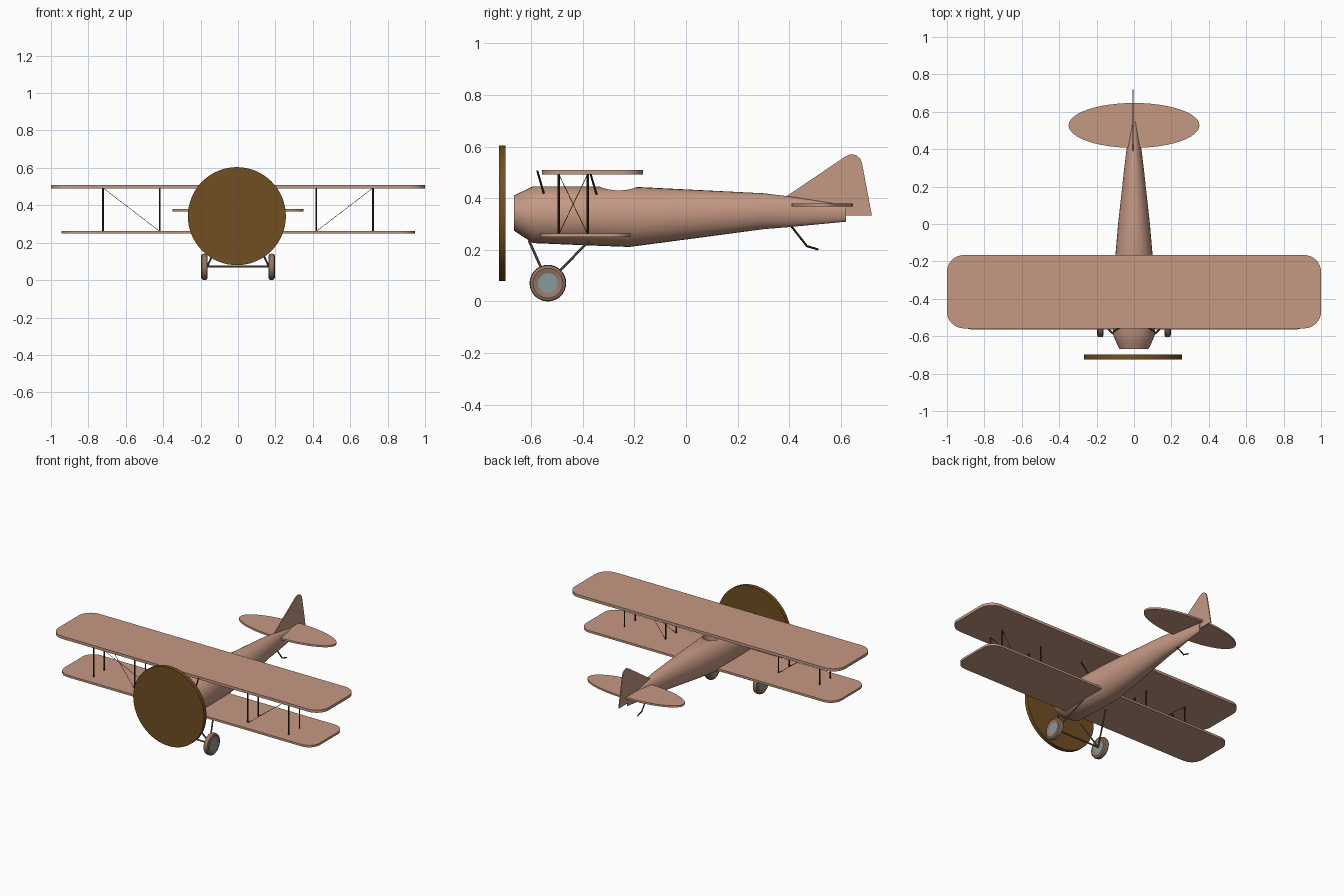
import bpy, bmesh, math
from mathutils import Vector, Matrix

if "Cube" in bpy.data.objects:
    bpy.data.objects.remove(bpy.data.objects["Cube"])


def material(name, rgb):
    m = bpy.data.materials.new(name)
    m.diffuse_color = (*rgb, 1)
    m.use_nodes = True
    m.node_tree.nodes["Principled BSDF"].inputs["Base Color"].default_value = m.diffuse_color
    return m


FABRIC = material("dusty pink fabric", (0.56, 0.315, 0.23))
PROP = material("propeller brown", (0.165, 0.078, 0.016))
WOOD = material("dark wood", (0.05, 0.025, 0.009))
TYRE = material("tyre brown", (0.30, 0.185, 0.135))
HUB = material("hub grey blue", (0.25, 0.32, 0.335))
METAL = material("gear brown", (0.18, 0.12, 0.09))


def finish(name, bm, mat, smooth=True):
    bmesh.ops.recalc_face_normals(bm, faces=bm.faces)
    mesh = bpy.data.meshes.new(name)
    bm.to_mesh(mesh)
    bm.free()
    mesh.materials.append(mat)
    ob = bpy.data.objects.new(name, mesh)
    bpy.context.collection.objects.link(ob)
    if smooth:
        shade(ob)
    return ob


def shade(ob):
    bpy.ops.object.select_all(action='DESELECT')
    ob.select_set(True)
    bpy.context.view_layer.objects.active = ob
    bpy.ops.object.shade_smooth_by_angle(angle=math.radians(32))


def plate(name, points, thickness, mat):
    """Extrude a flat outline along its own normal."""
    bm = bmesh.new()
    face = bm.faces.new([bm.verts.new(p) for p in points])
    face.normal_update()
    n = face.normal.copy()
    ext = bmesh.ops.extrude_face_region(bm, geom=[face])
    moved = [g for g in ext["geom"] if isinstance(g, bmesh.types.BMVert)]
    bmesh.ops.translate(bm, verts=moved, vec=n * thickness)
    return finish(name, bm, mat)


def rod(name, a, b, r, mat, sides=8):
    a, b = Vector(a), Vector(b)
    bm = bmesh.new()
    turn = (b - a).to_track_quat('Z', 'Y').to_matrix().to_4x4()
    bmesh.ops.create_cone(bm, cap_ends=True, segments=sides, radius1=r, radius2=r,
                          depth=(b - a).length,
                          matrix=Matrix.Translation((a + b) / 2) @ turn)
    return finish(name, bm, mat)


def wing(name, half_span, y0, y1, z, thickness, r):
    pts = []
    corners = ((half_span - r, y1 - r), (r - half_span, y1 - r),
               (r - half_span, y0 + r), (half_span - r, y0 + r))
    for i, (cx, cy) in enumerate(corners):
        for k in range(9):
            a = math.pi / 2 * (i + k / 8)
            pts.append((cx + r * math.cos(a), cy + r * math.sin(a), z))
    return plate(name, pts, thickness, FABRIC)


# Fuselage: y, half width, bottom, top
stations = [(-0.667, 0.078, 0.275, 0.41), (-0.63, 0.096, 0.25, 0.428),
            (-0.592, 0.112, 0.226, 0.446), (-0.40, 0.112, 0.218, 0.446),
            (-0.22, 0.104, 0.211, 0.445), (0.0, 0.085, 0.24, 0.434),
            (0.30, 0.052, 0.280, 0.419), (0.40, 0.040, 0.288, 0.407),
            (0.62, 0.004, 0.309, 0.372)]
N = 32
bm = bmesh.new()
rings = []
for y, w, lo, hi in stations:
    rings.append([bm.verts.new((w * math.cos(2 * math.pi * k / N), y,
                                (lo + hi) / 2 + (hi - lo) / 2 * math.sin(2 * math.pi * k / N)))
                  for k in range(N)])
for r0, r1 in zip(rings, rings[1:]):
    for k in range(N):
        bm.faces.new((r0[k], r0[(k + 1) % N], r1[(k + 1) % N], r1[k]))
bm.faces.new(rings[0])
bm.faces.new(rings[-1])
fuselage = finish("fuselage", bm, FABRIC, smooth=False)

# Cockpit: shallow scoop across the back, then a well
scoop = rod("cockpit_scoop_cutter", (-0.2, -0.26, 0.63), (0.2, -0.26, 0.63), 0.20, FABRIC, 64)
well = rod("cockpit_well_cutter", (0, -0.26, 0.33), (0, -0.26, 0.6), 0.05, FABRIC, 24)
for cutter in (scoop, well):
    cutter.hide_render = True
    cutter.hide_set(True)
    mod = fuselage.modifiers.new("cut", 'BOOLEAN')
    mod.operation = 'DIFFERENCE'
    mod.solver = 'EXACT'
    mod.object = cutter
bpy.ops.object.select_all(action='DESELECT')
fuselage.select_set(True)
bpy.context.view_layer.objects.active = fuselage
for mod in list(fuselage.modifiers):
    bpy.ops.object.modifier_apply(modifier=mod.name)
for cutter in (scoop, well):
    bpy.data.objects.remove(cutter)
shade(fuselage)

# Wings
wing("upper_wing", 1.0, -0.558, -0.166, 0.491, 0.018, 0.09)
wing("lower_wing", 0.945, -0.564, -0.215, 0.249, 0.014, 0.08)

# Tailplane and fin
plate("tailplane", [(0.35 * math.cos(2 * math.pi * k / 48),
                     0.527 + 0.12 * math.sin(2 * math.pi * k / 48), 0.368)
                    for k in range(48)], 0.012, FABRIC)
fin = [(0.39, 0.408), (0.615, 0.560), (0.63, 0.568), (0.645, 0.570), (0.662, 0.565),
       (0.675, 0.553), (0.682, 0.535), (0.72, 0.333), (0.60, 0.333)]
plate("tail_fin", [(-0.003, y, z) for y, z in fin], 0.006, FABRIC)

# Spinning propeller disc
rod("propeller_disc", (-0.006, -0.725, 0.342), (-0.006, -0.699, 0.342), 0.262, PROP, 64)

# Tail skid
rod("tail_skid_leg", (0, 0.405, 0.295), (0, 0.468, 0.215), 0.004, WOOD)
rod("tail_skid_foot", (0, 0.466, 0.215), (0, 0.513, 0.201), 0.004, WOOD)

# Undercarriage axle
rod("axle", (-0.17, -0.535, 0.072), (0.17, -0.535, 0.072), 0.005, METAL)

for s, side in ((1, "right"), (-1, "left")):
    # Wing struts
    for x in (0.418, 0.722):
        for y in (-0.493, -0.381):
            rod(f"{side}_wing_strut", (s * x, y, 0.26), (s * x, y, 0.494), 0.0045, WOOD)
    # Crossed bracing wires
    for ya, yb in ((-0.493, -0.381), (-0.381, -0.493)):
        rod(f"{side}_bracing_wire", (s * 0.418, ya, 0.26), (s * 0.722, yb, 0.493),
            0.0013, WOOD, 5)
    # Struts between fuselage and upper wing
    rod(f"{side}_front_centre_strut", (s * 0.07, -0.55, 0.415), (s * 0.11, -0.576, 0.506), 0.004, WOOD)
    rod(f"{side}_rear_centre_strut", (s * 0.07, -0.345, 0.41), (s * 0.11, -0.37, 0.495), 0.004, WOOD)
    # Undercarriage legs
    rod(f"{side}_front_leg", (s * 0.09, -0.608, 0.235), (s * 0.165, -0.535, 0.072), 0.005, METAL)
    rod(f"{side}_rear_leg", (s * 0.09, -0.375, 0.235), (s * 0.165, -0.535, 0.072), 0.005, METAL)
    # Wheel: lathe a tyre section around the axle, then a hub disc on each side
    section = [(0.168, 0.038), (0.163, 0.058), (0.167, 0.068), (0.180, 0.071),
               (0.193, 0.068), (0.197, 0.058), (0.192, 0.038)]
    bm = bmesh.new()
    loops = [[bm.verts.new((s * x, -0.535 + r * math.cos(a), 0.071 + r * math.sin(a)))
              for x, r in section] for a in (2 * math.pi * k / 32 for k in range(32))]
    for i in range(32):
        p, q = loops[i], loops[(i + 1) % 32]
        for k in range(len(section)):
            j = (k + 1) % len(section)
            bm.faces.new((p[k], p[j], q[j], q[k]))
    finish(f"{side}_tyre", bm, TYRE)
    rod(f"{side}_hub", (s * 0.168, -0.535, 0.071), (s * 0.192, -0.535, 0.071), 0.0395, HUB, 32)
